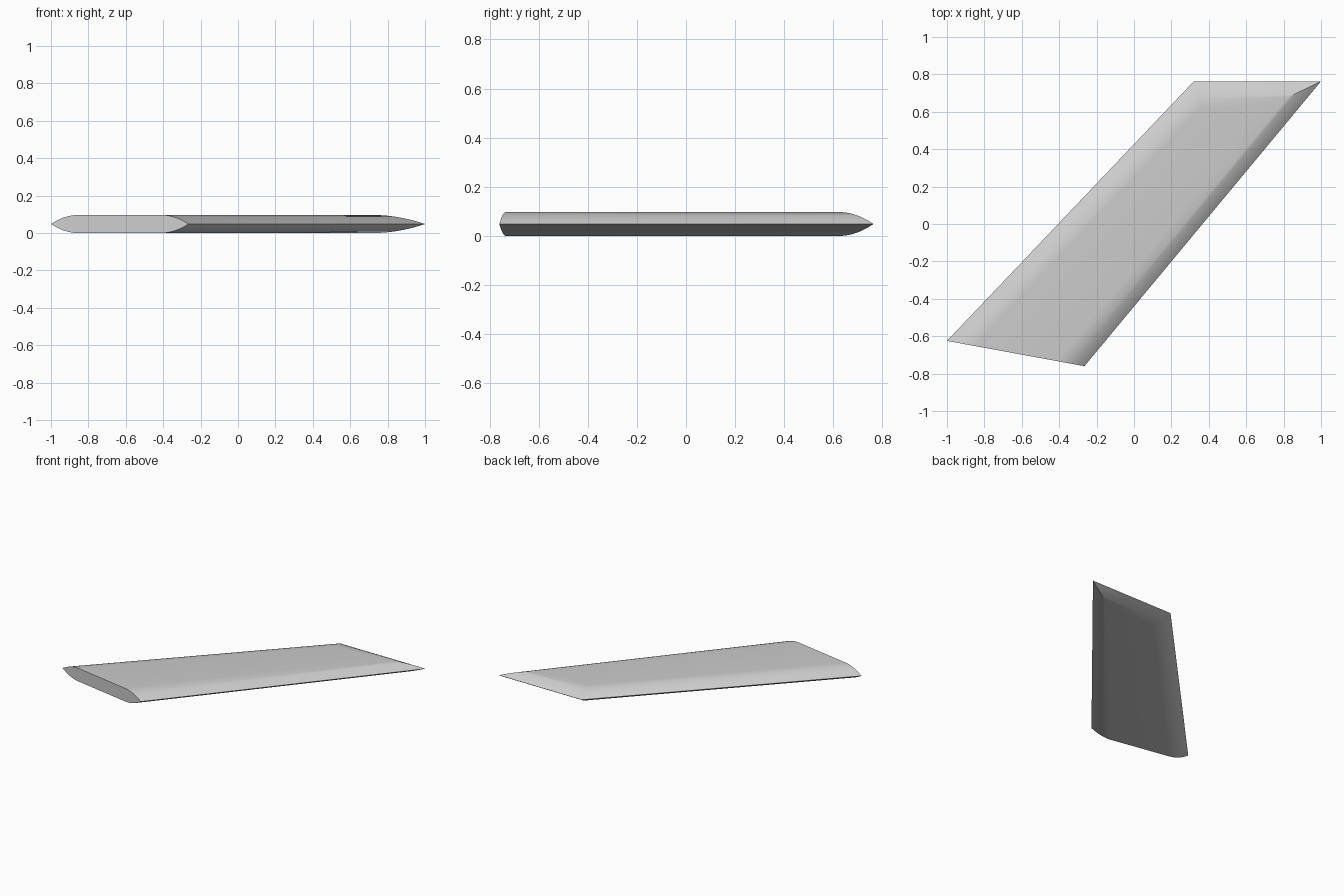
import bpy, bmesh, math
from mathutils import Vector
from mathutils.geometry import intersect_line_line_2d, intersect_line_plane

cube = bpy.data.objects.get("Cube")
if cube:
    bpy.data.objects.remove(cube, do_unlink=True)

# Plan outline: root trailing / leading corners, tip leading / trailing corners
ROOT_TRAIL, ROOT_LEAD = Vector((-1, -0.625, 0)), Vector((-0.265, -0.76, 0))
TIP_LEAD, TIP_TRAIL = Vector((1, 0.763, 0)), Vector((0.32, 0.763, 0))
HALF = 0.0485          # half thickness
BEVEL, TIP_BEVEL = 0.2, 0.14
STEPS = 8

grey = bpy.data.materials.new("plain grey")
grey.use_nodes = True
colour = (0.6, 0.6, 0.6, 1)
grey.diffuse_color = colour
grey.node_tree.nodes["Principled BSDF"].inputs["Base Color"].default_value = colour


def ring(s, side):
    """Outline inset by s on every edge but the root, on the rounded section."""
    chord = ROOT_LEAD - ROOT_TRAIL
    lift = Vector((0, 0, HALF + side * HALF * (1 - (1 - s) ** 2)))
    tip_y = Vector((0, TIP_LEAD.y - TIP_BEVEL * s, 0))
    trail = ROOT_TRAIL + chord * BEVEL * s
    lead = ROOT_LEAD - chord * BEVEL * s

    def to_tip(start, direction):
        return intersect_line_plane(start, start + direction, tip_y, Vector((0, 1, 0)))

    points = [trail, lead, to_tip(lead, TIP_LEAD - ROOT_LEAD),
              to_tip(trail, TIP_TRAIL - ROOT_TRAIL)]
    return [p + lift for p in points]


# Wing panel: rings from the flat underside, round the sharp edge, to the flat top
bm = bmesh.new()
rings = []
for i in range(-STEPS, STEPS + 1):
    s = 1 - abs(i) / STEPS
    s = 1 - s
    side = 1 if i > 0 else -1
    rings.append((s, side))
order = [(s, -1) for s, side in rings if side < 0 and s > 0]
order += [(0, 1)] + [(s, 1) for s, side in rings if side > 0]
loops = [[bm.verts.new(p) for p in ring(s, side)] for s, side in order]

for low, high in zip(loops, loops[1:]):
    for k in (1, 2, 3):
        n = (k + 1) % 4
        bm.faces.new((low[k], low[n], high[n], high[k]))
bm.faces.new(loops[-1])
bm.faces.new(loops[0][::-1])
# Flat root end
bm.faces.new([l[0] for l in reversed(loops)] + [l[1] for l in loops])
bmesh.ops.recalc_face_normals(bm, faces=bm.faces)

mesh = bpy.data.meshes.new("wing_panel")
bm.to_mesh(mesh)
bm.free()
mesh.materials.append(grey)
wing = bpy.data.objects.new("wing_panel", mesh)
bpy.context.collection.objects.link(wing)
bpy.ops.object.select_all(action='DESELECT')
wing.select_set(True)
bpy.context.view_layer.objects.active = wing
bpy.ops.object.shade_smooth_by_angle(angle=math.radians(30))
